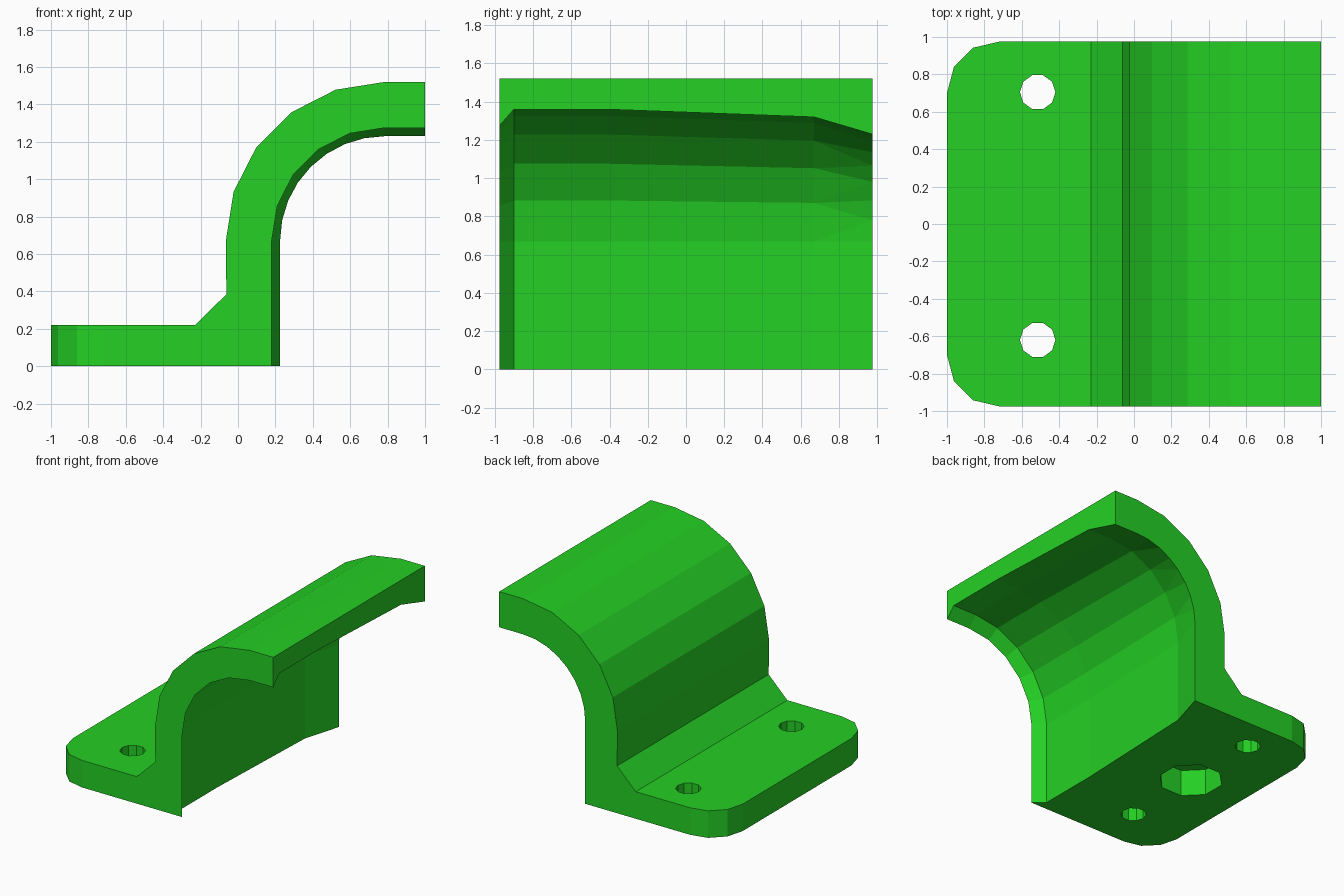
import bpy, bmesh, math

if "Cube" in bpy.data.objects:
    bpy.data.objects.remove(bpy.data.objects["Cube"])

green = bpy.data.materials.new("bright green")
green.diffuse_color = (0.018, 0.63, 0.018, 1)
green.use_nodes = True
green.node_tree.nodes["Principled BSDF"].inputs["Base Color"].default_value = green.diffuse_color

HALF = 0.975              # half width along y
CX, CZ = 0.785, 0.67      # centre of the bend
R = 0.85                  # outer bend radius


def finish(bm, name):
    bmesh.ops.recalc_face_normals(bm, faces=bm.faces)
    mesh = bpy.data.meshes.new(name)
    bm.to_mesh(mesh)
    bm.free()
    mesh.materials.append(green)
    obj = bpy.data.objects.new(name, mesh)
    bpy.context.collection.objects.link(obj)
    return obj


def prism(name, points, direction):
    bm = bmesh.new()
    face = bm.faces.new([bm.verts.new(p) for p in points])
    new = bmesh.ops.extrude_face_region(bm, geom=[face])["geom"]
    bmesh.ops.translate(bm, vec=direction,
                        verts=[v for v in new if isinstance(v, bmesh.types.BMVert)])
    return finish(bm, name)


def arc(cx, cy, r, start, end, steps):
    return [(cx + r * math.cos(math.radians(start + (end - start) * i / steps)),
             cy + r * math.sin(math.radians(start + (end - start) * i / steps)))
            for i in range(steps + 1)]


def disc(name, x, y, r, sides, turn, z0, z1):
    pts = arc(x, y, r, turn, turn + 360, sides)[:-1]
    return prism(name, [(a, b, z0) for a, b in pts], (0, 0, z1 - z0))


def boolean(target, cutter, operation):
    mod = target.modifiers.new("cut", 'BOOLEAN')
    mod.operation, mod.solver, mod.object = operation, 'EXACT', cutter
    bpy.context.view_layer.objects.active = target
    bpy.ops.object.modifier_apply(modifier=mod.name)
    bpy.data.objects.remove(cutter)


# Bracket body: foot, gusset, wall and outer bend as one side profile
profile = [(1, 0), (-1, 0), (-1, 0.22), (-0.23, 0.22), (-0.062, 0.385)]
profile += arc(CX, CZ, R, 180, 90, 5) + [(1, 1.52)]
bracket = prism("bracket", [(x, -HALF, z) for x, z in profile], (0, 2 * HALF, 0))

# Cavity under the bend: sections of varying wall thickness along y
sections = [(-1.2, 0.245, 5), (-HALF, 0.245, 5), (-0.9, 0.16, 5), (-0.4, 0.16, 5),
            (0.67, 0.20, 5), (HALF, 0.29, 8), (1.2, 0.29, 8)]
bm = bmesh.new()
rings = []
for y, thick, steps in sections:
    r = R - thick
    pts = [(CX - r, -0.3)] + arc(CX, CZ, r, 180, 90, steps) + [(1.3, CZ + r), (1.3, -0.3)]
    keys = [-1] + [i / steps for i in range(steps + 1)] + [2, 3, 4]
    rings.append(([bm.verts.new((x, y, z)) for x, z in pts], keys))
for (a, ka), (b, kb) in zip(rings, rings[1:]):
    i = j = 0
    while i < len(a) or j < len(b):
        na, nb = ka[i + 1], kb[j + 1]
        face = [a[i % len(a)], b[j % len(b)]]
        ni, nj = i + (na <= nb + 1e-6), j + (nb <= na + 1e-6)
        if nj > j:
            face.append(b[nj % len(b)])
        if ni > i:
            face.append(a[ni % len(a)])
        bm.faces.new(face)
        i, j = ni, nj
bm.faces.new(rings[0][0])
bm.faces.new(rings[-1][0])
bmesh.ops.triangulate(bm, faces=bm.faces)
boolean(bracket, finish(bm, "cavity_cutter"), 'DIFFERENCE')

# Rounded foot corners
plan = [(1.5, 1.2), (-0.72, 1.2)]
for s in (1, -1):
    corner = [(x, s * y) for x, y in arc(-0.72, HALF - 0.275, 0.28, 90, 180, 3)]
    corner[0] = (-0.72, s * HALF)
    cutter = [(-0.72, s * HALF)] + corner[1:] + [(-1, s * 0.5), (-1.2, s * 0.5),
                                                 (-1.2, s * 1.2), (-0.72, s * 1.2)]
    boolean(bracket, prism("corner_cutter", [(x, y, -0.2) for x, y in cutter], (0, 0, 0.8)),
            'DIFFERENCE')

# Bolt holes and the blind pocket under the foot
for y in (0.705, -0.62):
    boolean(bracket, disc("hole_cutter", -0.515, y, 0.095, 10, 0, -0.2, 0.5), 'DIFFERENCE')
boolean(bracket, disc("pocket_cutter", -0.515, 0.045, 0.24, 8, 22.5, -0.2, 0.215), 'DIFFERENCE')

# Merge leftover coplanar edges
bm = bmesh.new()
bm.from_mesh(bracket.data)
bmesh.ops.remove_doubles(bm, verts=bm.verts, dist=0.0005)
bmesh.ops.dissolve_limit(bm, angle_limit=0.005, verts=bm.verts, edges=bm.edges)
bm.to_mesh(bracket.data)
bm.free()
